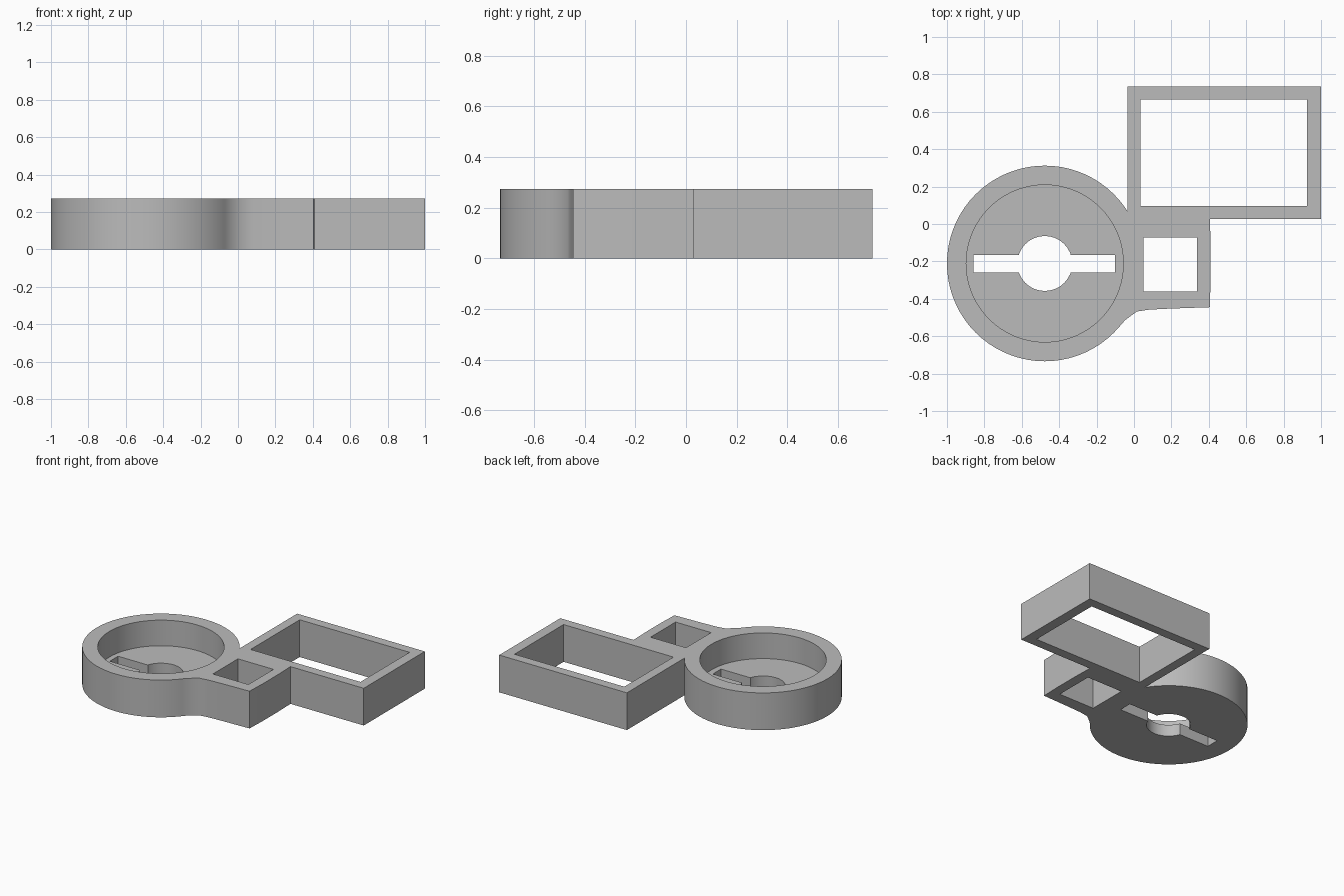
import bpy, bmesh
from math import cos, sin, tau, radians

if "Cube" in bpy.data.objects:
    bpy.data.objects.remove(bpy.data.objects["Cube"], do_unlink=True)

HEIGHT = 0.273
FLOOR = 0.085
CENTRE = (-0.477, -0.211)


def prism(name, outline, z0=0.0, z1=HEIGHT):
    """Extrude a counter-clockwise outline from z0 to z1."""
    bm = bmesh.new()
    face = bm.faces.new([bm.verts.new((x, y, z0)) for x, y in outline])
    new = bmesh.ops.extrude_face_region(bm, geom=[face])["geom"]
    bmesh.ops.translate(bm, vec=(0, 0, z1 - z0),
                        verts=[v for v in new if isinstance(v, bmesh.types.BMVert)])
    bmesh.ops.recalc_face_normals(bm, faces=bm.faces)
    mesh = bpy.data.meshes.new(name)
    bm.to_mesh(mesh)
    bm.free()
    obj = bpy.data.objects.new(name, mesh)
    bpy.context.collection.objects.link(obj)
    return obj


def circle(radius, sides):
    return [(CENTRE[0] + radius * cos(tau * i / sides),
             CENTRE[1] + radius * sin(tau * i / sides)) for i in range(sides)]


def rect(x0, x1, y0, y1):
    return [(x0, y0), (x1, y0), (x1, y1), (x0, y1)]


def combine(target, tool, operation):
    """Apply a boolean and discard the tool object."""
    tool.hide_render = True
    mod = target.modifiers.new("boolean", "BOOLEAN")
    mod.operation, mod.solver, mod.object = operation, "EXACT", tool
    bpy.context.view_layer.objects.active = target
    bpy.ops.object.modifier_apply(modifier=mod.name)
    bpy.data.objects.remove(tool, do_unlink=True)


# Solid outline: round cup, square socket with a flared neck, rectangular frame
holder = prism("holder_body", circle(0.523, 72))
socket = [(-0.09, -0.56), (-0.045, -0.512), (0.015, -0.468), (0.08, -0.458),
          (0.2, -0.452), (0.405, -0.445), (0.41, -0.3), (0.41, -0.12),
          (0.405, 0.06), (-0.03, 0.06)]
combine(holder, prism("socket_block", socket), "UNION")
combine(holder, prism("frame_block", rect(-0.035, 1.0, 0.028, 0.735)), "UNION")

# Cup recess, keyhole and the two through openings
combine(holder, prism("cup_recess", circle(0.42, 72), FLOOR, 0.5), "DIFFERENCE")
for name, outline in (("round_hole", circle(0.147, 32)),
                      ("slot", rect(-0.857, -0.102, -0.26, -0.165)),
                      ("socket_hole", rect(0.05, 0.338, -0.362, -0.072)),
                      ("frame_hole", rect(0.034, 0.925, 0.097, 0.666))):
    combine(holder, prism(name, outline, -0.2, 0.5), "DIFFERENCE")

# Plain grey finish
grey = bpy.data.materials.new("grey_plastic")
grey.use_nodes = True
colour = (0.5, 0.5, 0.5, 1.0)
grey.diffuse_color = colour
grey.node_tree.nodes["Principled BSDF"].inputs["Base Color"].default_value = colour
holder.data.materials.clear()
holder.data.materials.append(grey)
for poly in holder.data.polygons:
    poly.material_index = 0

bpy.ops.object.select_all(action="DESELECT")
holder.select_set(True)
bpy.context.view_layer.objects.active = holder
bpy.ops.object.shade_smooth_by_angle(angle=radians(30))
